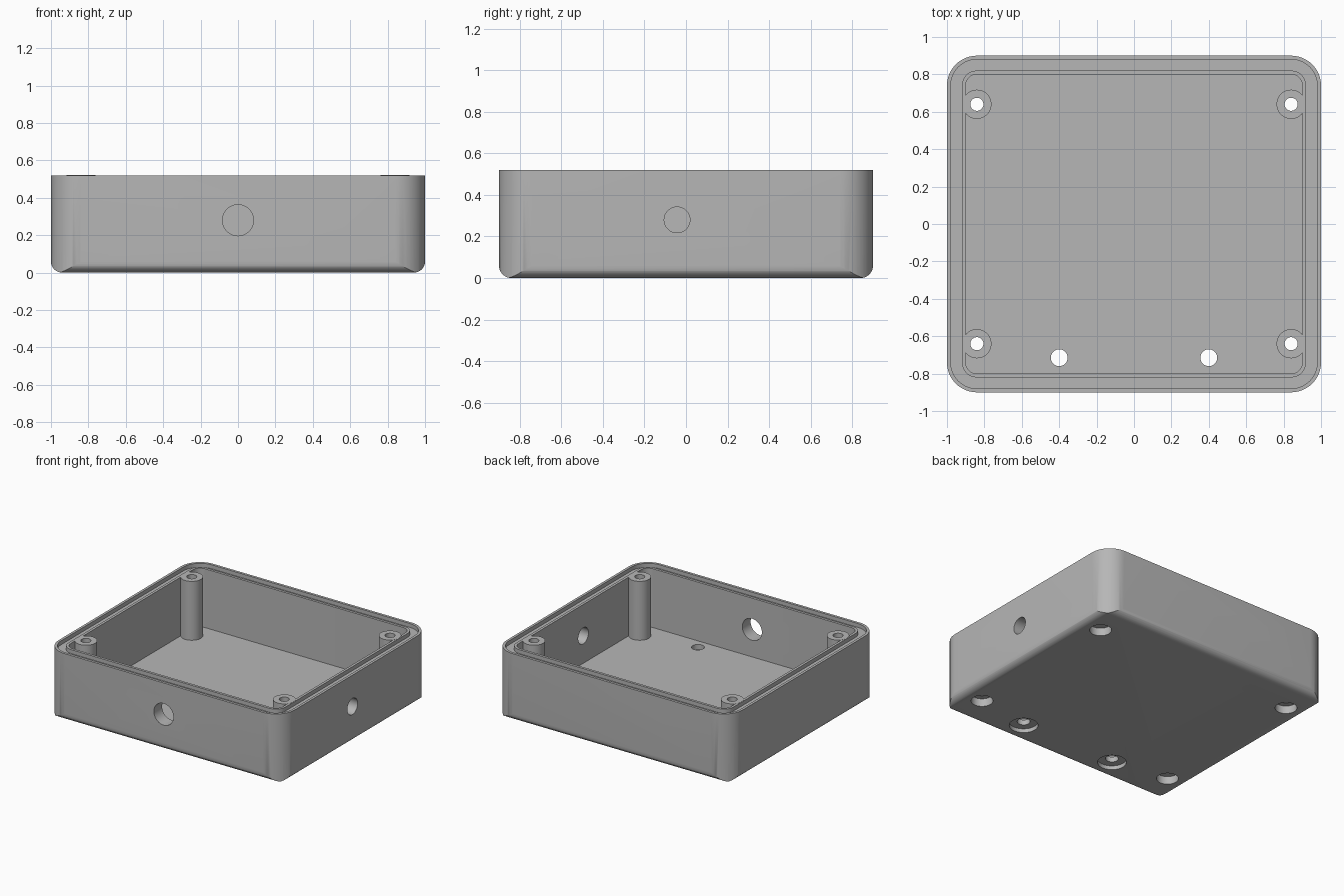
import bpy, bmesh
from math import cos, sin, pi, radians
from mathutils import Matrix, Vector

if "Cube" in bpy.data.objects:
    bpy.data.objects.remove(bpy.data.objects["Cube"], do_unlink=True)

HX, HY, TOP, FLOOR = 1.0, 0.9, 0.52, 0.07
CORNER, FILLET = 0.16, 0.06

grey = bpy.data.materials.new("plain grey")
grey.use_nodes = True
colour = (0.47, 0.47, 0.47, 1)
grey.diffuse_color = colour
grey.node_tree.nodes["Principled BSDF"].inputs["Base Color"].default_value = colour


def rounded_rect(hx, hy, r, steps=12):
    """Counter-clockwise outline of a rounded rectangle."""
    pts = []
    for k, (sx, sy) in enumerate([(1, 1), (-1, 1), (-1, -1), (1, -1)]):
        for i in range(steps + 1):
            a = (k + i / steps) * pi / 2
            pts.append((sx * (hx - r) + r * cos(a), sy * (hy - r) + r * sin(a)))
    return pts


def circle(r, n=48):
    return [(r * cos(2 * pi * i / n), r * sin(2 * pi * i / n)) for i in range(n)]


def loft(name, rings, matrix=Matrix(), closed=False):
    """Skin a list of (outline, height) rings; cap the ends or join them."""
    bm = bmesh.new()
    loops = [[bm.verts.new(matrix @ Vector((x, y, z))) for x, y in pts] for pts, z in rings]
    pairs = list(zip(loops, loops[1:]))
    if closed:
        pairs.append((loops[-1], loops[0]))
    else:
        bm.faces.new(loops[0])
        bm.faces.new(loops[-1])
    for a, b in pairs:
        for i in range(len(a)):
            j = (i + 1) % len(a)
            bm.faces.new((a[i], a[j], b[j], b[i]))
    bmesh.ops.recalc_face_normals(bm, faces=bm.faces)
    mesh = bpy.data.meshes.new(name)
    bm.to_mesh(mesh)
    bm.free()
    obj = bpy.data.objects.new(name, mesh)
    bpy.context.collection.objects.link(obj)
    mesh.materials.append(grey)
    return obj


def select(obj):
    bpy.ops.object.select_all(action="DESELECT")
    obj.select_set(True)
    bpy.context.view_layer.objects.active = obj


def boolean(target, cutter, operation="DIFFERENCE"):
    mod = target.modifiers.new("cut", "BOOLEAN")
    mod.object, mod.operation, mod.solver = cutter, operation, "EXACT"
    select(target)
    bpy.ops.object.modifier_apply(modifier=mod.name)
    bpy.data.objects.remove(cutter, do_unlink=True)


def smooth(obj):
    select(obj)
    bpy.ops.object.shade_smooth_by_angle(angle=radians(30))


def drill(target, r, depth, matrix):
    boolean(target, loft("drill", [(circle(r), -depth), (circle(r), depth)], matrix))


# Open tray with a sealing groove around the rim
def inset(d):
    return rounded_rect(HX - d, HY - d, CORNER - d)


GROOVE = TOP - 0.03
tray = loft("tray", [
    (inset(0), -0.05), (inset(0), TOP),
    (inset(0.02), TOP), (inset(0.02), GROOVE),
    (inset(0.08), GROOVE), (inset(0.08), TOP),
    (inset(0.10), TOP), (inset(0.10), FLOOR),
])

# Round the four bottom edges with straight extruded profiles
along_x = Matrix(((0, 0, 1, 0), (1, 0, 0, 0), (0, 1, 0, 0.5), (0, 0, 0, 1)))
along_y = Matrix(((1, 0, 0, 0), (0, 0, 1, 0), (0, 1, 0, 0.5), (0, 0, 0, 1)))
for half, matrix in ((HY, along_x), (HX, along_y)):
    profile = rounded_rect(half, 0.5, FILLET)
    boolean(tray, loft("profile", [(profile, -1.2), (profile, 1.2)], matrix), "INTERSECT")

# Cable holes in the front and the right wall
drill(tray, 0.083, 0.2, Matrix.Translation((0, -HY, 0.28)) @ Matrix.Rotation(pi / 2, 4, "X"))
drill(tray, 0.062, 0.2, Matrix.Translation((HX, -0.043, 0.28)) @ Matrix.Rotation(pi / 2, 4, "Y"))

# Counterbored mounting holes in the floor
for x in (-0.4, 0.4):
    place = Matrix.Translation((x, -0.715, 0))
    drill(tray, 0.1, 0.03, place)
    drill(tray, 0.045, 0.2, place)

# Screw posts in the corners, open from below
for side, x in (("right", -0.84), ("left", 0.84)):
    for end, y in (("front", -0.64), ("back", 0.64)):
        place = Matrix.Translation((x, y, 0))
        drill(tray, 0.076, 0.1, place)
        post = loft(f"{end}_{side}_post", [
            (circle(0.078), 0.06), (circle(0.078), TOP + 0.001),
            (circle(0.035), TOP + 0.001), (circle(0.035), 0.06),
        ], place, closed=True)
        smooth(post)

smooth(tray)
